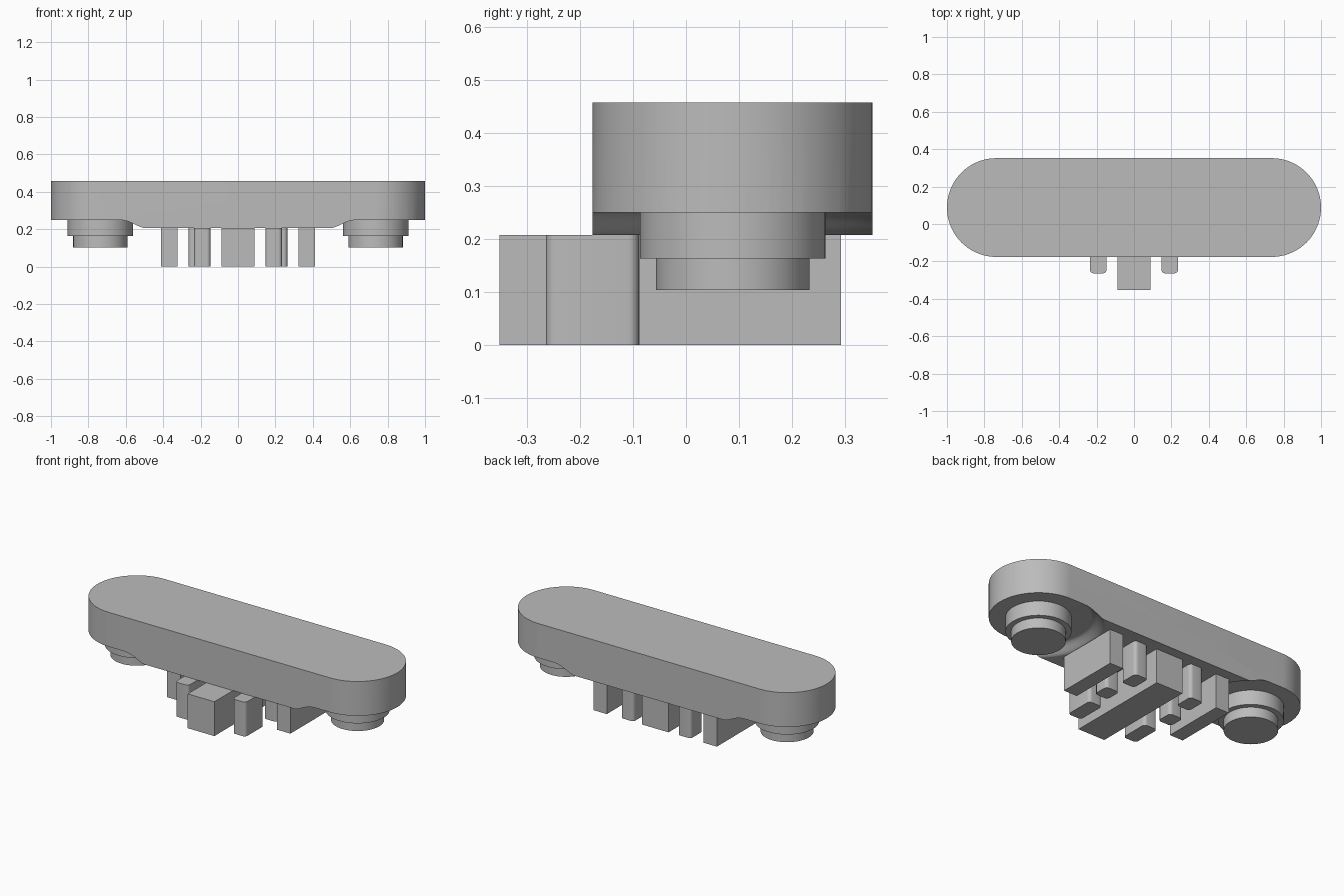
import bpy, bmesh, math

cube = bpy.data.objects.get("Cube")
if cube:
    bpy.data.objects.remove(cube, do_unlink=True)

grey = bpy.data.materials.new("plain grey")
grey.use_nodes = True
colour = (0.5, 0.5, 0.5, 1)
grey.diffuse_color = colour
grey.node_tree.nodes["Principled BSDF"].inputs["Base Color"].default_value = colour

END_X, MID_Y, END_R = 0.736, 0.088, 0.264
SLAB_LOW, SLAB_HIGH, RECESS = 0.207, 0.457, 0.25


def finish(name, bm):
    bmesh.ops.recalc_face_normals(bm, faces=bm.faces)
    mesh = bpy.data.meshes.new(name)
    bm.to_mesh(mesh)
    bm.free()
    mesh.materials.append(grey)
    obj = bpy.data.objects.new(name, mesh)
    bpy.context.collection.objects.link(obj)
    return obj


def smooth(obj):
    bpy.ops.object.select_all(action="DESELECT")
    obj.select_set(True)
    bpy.context.view_layer.objects.active = obj
    bpy.ops.object.shade_smooth_by_angle(angle=math.radians(30))


def prism(name, outline, z0, z1):
    bm = bmesh.new()
    face = bm.faces.new([bm.verts.new((x, y, z0)) for x, y in outline])
    top = bmesh.ops.extrude_face_region(bm, geom=[face])
    verts = [g for g in top["geom"] if isinstance(g, bmesh.types.BMVert)]
    bmesh.ops.translate(bm, verts=verts, vec=(0, 0, z1 - z0))
    return finish(name, bm)


def rounded(x0, x1, y0, y1, r, steps):
    """Outline of a rectangle with rounded corners."""
    corners = [(x1 - r, y1 - r), (x0 + r, y1 - r), (x0 + r, y0 + r), (x1 - r, y0 + r)]
    points = []
    for quarter, (cx, cy) in enumerate(corners):
        for i in range(steps + 1):
            a = (quarter + i / steps) * math.pi / 2
            points.append((cx + r * math.cos(a), cy + r * math.sin(a)))
    return points


def lathe(name, profile, cx, cy, steps=72):
    bm = bmesh.new()
    verts = [bm.verts.new((cx + r, cy, z)) for r, z in profile]
    edges = [bm.edges.new(pair) for pair in zip(verts, verts[1:])]
    bmesh.ops.spin(bm, geom=verts + edges, cent=(cx, cy, 0), axis=(0, 0, 1),
                   angle=math.tau, steps=steps, use_duplicate=False)
    bmesh.ops.remove_doubles(bm, verts=bm.verts, dist=1e-5)
    return finish(name, bm)


# Long slab with round ends
outline = []
for side, start in ((1, -math.pi / 2), (-1, math.pi / 2)):
    for i in range(37):
        a = start + math.pi * i / 36
        outline.append((side * END_X + END_R * math.cos(a), MID_Y + END_R * math.sin(a)))
slab = prism("slab", outline, SLAB_LOW, SLAB_HIGH)

# Raised underside at each end, blended by an S-shaped step
IN_R, OUT_R = 0.28, 0.36
step = [(0, RECESS)]
for i in range(11):
    t = i / 10
    drop = (1 - math.cos(math.pi * t)) / 2
    step.append((IN_R + (OUT_R - IN_R) * t, RECESS - (RECESS - SLAB_LOW + 0.001) * drop))
step += [(OUT_R, 0.15), (0, 0.15)]
for side in (-1, 1):
    cutter = lathe("recess_cutter", step, side * END_X, MID_Y)
    mod = slab.modifiers.new("recess", "BOOLEAN")
    mod.operation, mod.solver, mod.object = "DIFFERENCE", "EXACT", cutter
    bpy.context.view_layer.objects.active = slab
    bpy.ops.object.modifier_apply(modifier=mod.name)
    bpy.data.objects.remove(cutter, do_unlink=True)
smooth(slab)

# Stepped round feet
foot = [(0, 0.103), (0.145, 0.103), (0.145, 0.163), (0.175, 0.163), (0.175, RECESS), (0, RECESS)]
for side, label in ((-1, "right"), (1, "left")):
    smooth(lathe(label + "_foot", foot, side * END_X, MID_Y))


def block(name, x0, x1, y0, y1):
    prism(name, [(x0, y0), (x1, y0), (x1, y1), (x0, y1)], 0, SLAB_LOW)


# Centre bar, outer bars and rounded pins
block("centre_bar", -0.089, 0.089, -0.352, 0.293)
pins = {"front_pin": (0.147, 0.235, -0.264, -0.089),
        "middle_pin": (0.176, 0.264, -0.01, 0.087),
        "rear_pin": (0.147, 0.235, 0.176, 0.29)}
for side, label in ((-1, "right"), (1, "left")):
    xs = sorted((side * 0.323, side * 0.411))
    block(label + "_outer_bar", *xs, -0.088, 0.293)
    for name, (x0, x1, y0, y1) in pins.items():
        a, b = sorted((side * x0, side * x1))
        smooth(prism(label + "_" + name, rounded(a, b, y0, y1, 0.02, 6), 0, SLAB_LOW))
